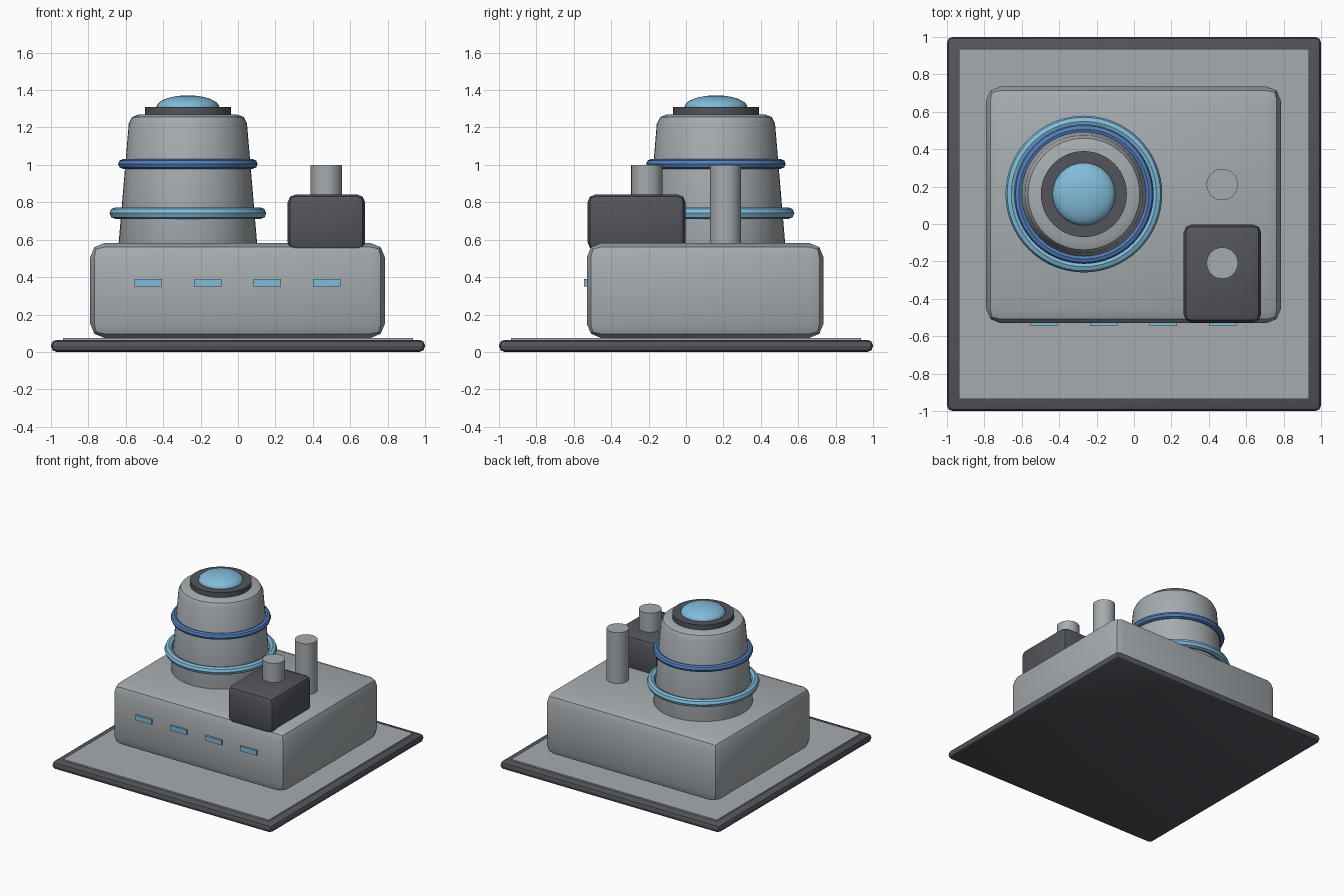
import bpy, math

if "Cube" in bpy.data.objects:
    bpy.data.objects.remove(bpy.data.objects["Cube"])


def material(name, rgb):
    m = bpy.data.materials.new(name)
    m.diffuse_color = (*rgb, 1)
    m.use_nodes = True
    m.node_tree.nodes["Principled BSDF"].inputs["Base Color"].default_value = m.diffuse_color
    return m


GREY = material("light grey", (0.38, 0.41, 0.43))
DARK = material("dark grey", (0.085, 0.09, 0.105))
SKY = material("sky blue", (0.22, 0.50, 0.70))
BLUE = material("mid blue", (0.085, 0.21, 0.50))


def finish(name, mat, bevel=0):
    ob = bpy.context.object
    ob.name = name
    ob.data.materials.append(mat)
    bpy.ops.object.transform_apply(location=False, rotation=False, scale=True)
    if bevel:
        b = ob.modifiers.new("bevel", 'BEVEL')
        b.width, b.segments = bevel, 2
        b.limit_method, b.angle_limit = 'ANGLE', math.radians(40)
        bpy.ops.object.modifier_apply(modifier=b.name)
    bpy.ops.object.shade_smooth_by_angle(angle=math.radians(30))
    return ob


def box(name, mat, lo, hi, bevel=0):
    bpy.ops.mesh.primitive_cube_add(size=1, location=[(a + b) / 2 for a, b in zip(lo, hi)])
    bpy.context.object.scale = [b - a for a, b in zip(lo, hi)]
    return finish(name, mat, bevel)


def cone(name, mat, x, y, z0, z1, r0, r1, bevel=0, sides=48):
    bpy.ops.mesh.primitive_cone_add(vertices=sides, radius1=r0, radius2=r1,
                                    depth=z1 - z0, location=(x, y, (z0 + z1) / 2))
    return finish(name, mat, bevel)


def ring(name, mat, x, y, z, major, minor):
    bpy.ops.mesh.primitive_torus_add(location=(x, y, z), major_radius=major, minor_radius=minor,
                                     major_segments=64, minor_segments=8)
    return finish(name, mat)


# ground plate and its lighter paving
box("base_plate", DARK, (-1, -1, 0), (1, 1, 0.065), 0.03)
box("paving", GREY, (-0.935, -0.935, 0.03), (0.935, 0.935, 0.075))

# main building with a row of windows
box("main_building", GREY, (-0.79, -0.53, 0.075), (0.785, 0.735, 0.582), 0.075)
for i in range(4):
    x = -0.48 + i * 0.318
    box(f"window_{i + 1}", SKY, (x - 0.074, -0.545, 0.351), (x + 0.074, -0.52, 0.391))

# tapered tower, cap and dome
TX, TY = -0.268, 0.16
cone("tower", GREY, TX, TY, 0.5, 1.27, 0.377, 0.312, 0.05)
cone("tower_cap", DARK, TX, TY, 1.24, 1.31, 0.23, 0.23)
bpy.ops.mesh.primitive_uv_sphere_add(segments=32, ring_count=16, radius=1, location=(TX, TY, 1.308))
bpy.context.object.scale = (0.168, 0.168, 0.064)
finish("dome", SKY)
ring("lower_ring", SKY, TX, TY, 0.742, 0.388, 0.031)
ring("upper_ring", BLUE, TX, TY, 1.005, 0.347, 0.026)

# rooftop unit and chimneys
box("rooftop_unit", DARK, (0.265, -0.527, 0.543), (0.68, -0.002, 0.843), 0.045)
for i, (y, z) in enumerate(((-0.209, 0.8), (0.211, 0.55))):
    cone(f"chimney_{i + 1}", GREY, 0.472, y, z, 1.0, 0.084, 0.084, sides=32)
